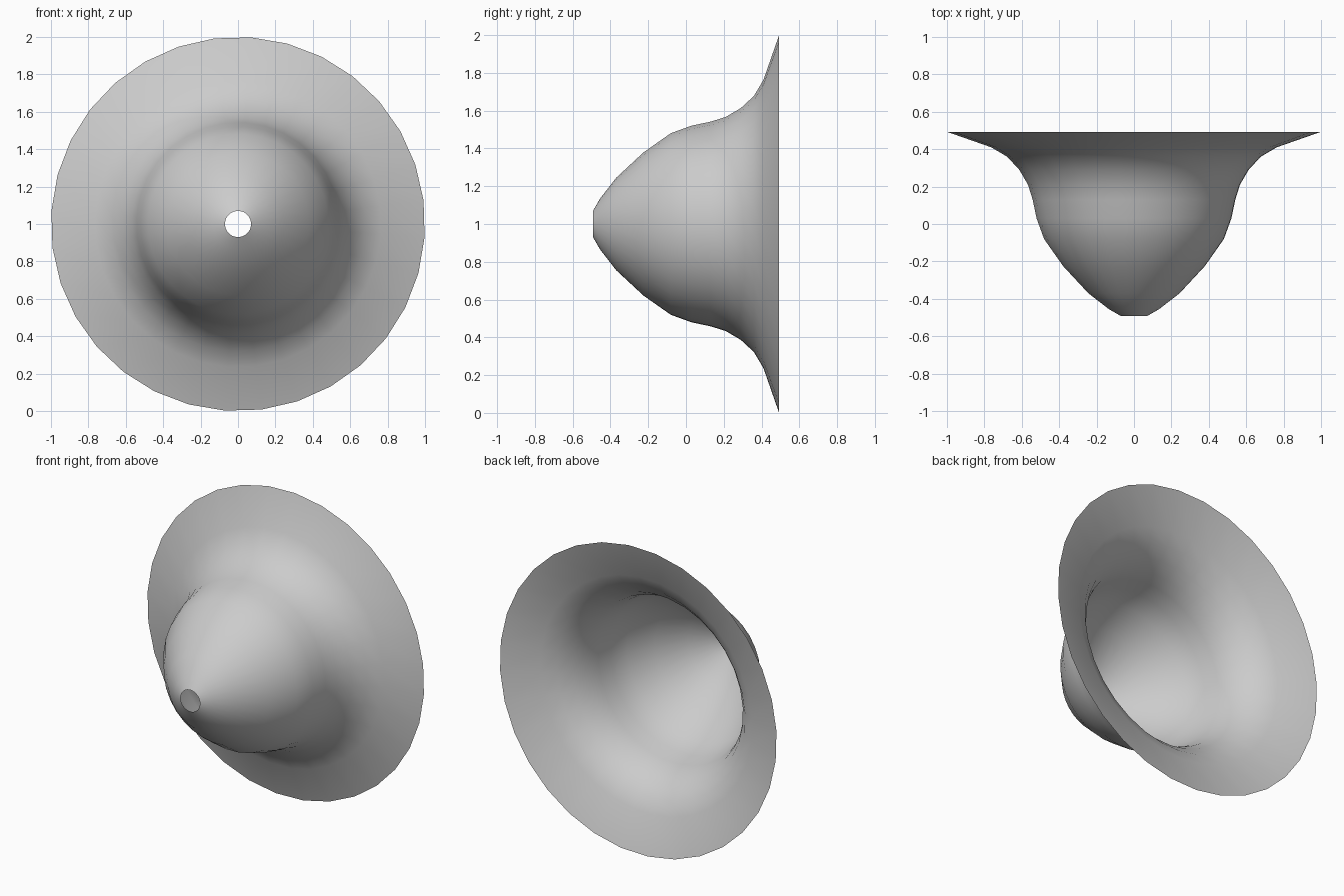
import bpy
import bmesh
from math import sin, cos, radians, tau

cube = bpy.data.objects.get("Cube")
if cube:
    bpy.data.objects.remove(cube, do_unlink=True)

SIDES = 32
TWIST = radians(4)
# Bell profile from the open tip to the wide rim: (radius, y)
PROFILE = [(0.07, -0.492), (0.135, -0.455), (0.245, -0.37), (0.38, -0.225),
           (0.482, -0.08), (0.522, 0.03), (0.543, 0.13), (0.568, 0.21),
           (0.615, 0.29), (0.68, 0.36), (0.765, 0.41), (1.0, 0.492)]

# Plain grey material
grey = bpy.data.materials.new("light grey")
grey.use_nodes = True
colour = (0.6, 0.6, 0.6, 1)
grey.diffuse_color = colour
grey.node_tree.nodes["Principled BSDF"].inputs["Base Color"].default_value = colour

# Revolve the profile around the front-to-back axis as a thin open shell
bm = bmesh.new()
rings = []
for r, y in PROFILE:
    angles = [TWIST + tau * i / SIDES for i in range(SIDES)]
    rings.append([bm.verts.new((r * sin(a), y, 1 + r * cos(a))) for a in angles])
for inner, outer in zip(rings, rings[1:]):
    for i in range(SIDES):
        j = (i + 1) % SIDES
        face = bm.faces.new((inner[i], inner[j], outer[j], outer[i]))
        face.smooth = True
bm.normal_update()
# Make the faces point outwards, towards the front
if sum(f.normal.y for f in bm.faces) > 0:
    bmesh.ops.reverse_faces(bm, faces=bm.faces[:])

mesh = bpy.data.meshes.new("flared_bell")
bm.to_mesh(mesh)
bm.free()
mesh.materials.append(grey)
bell = bpy.data.objects.new("flared_bell", mesh)
bpy.context.collection.objects.link(bell)
